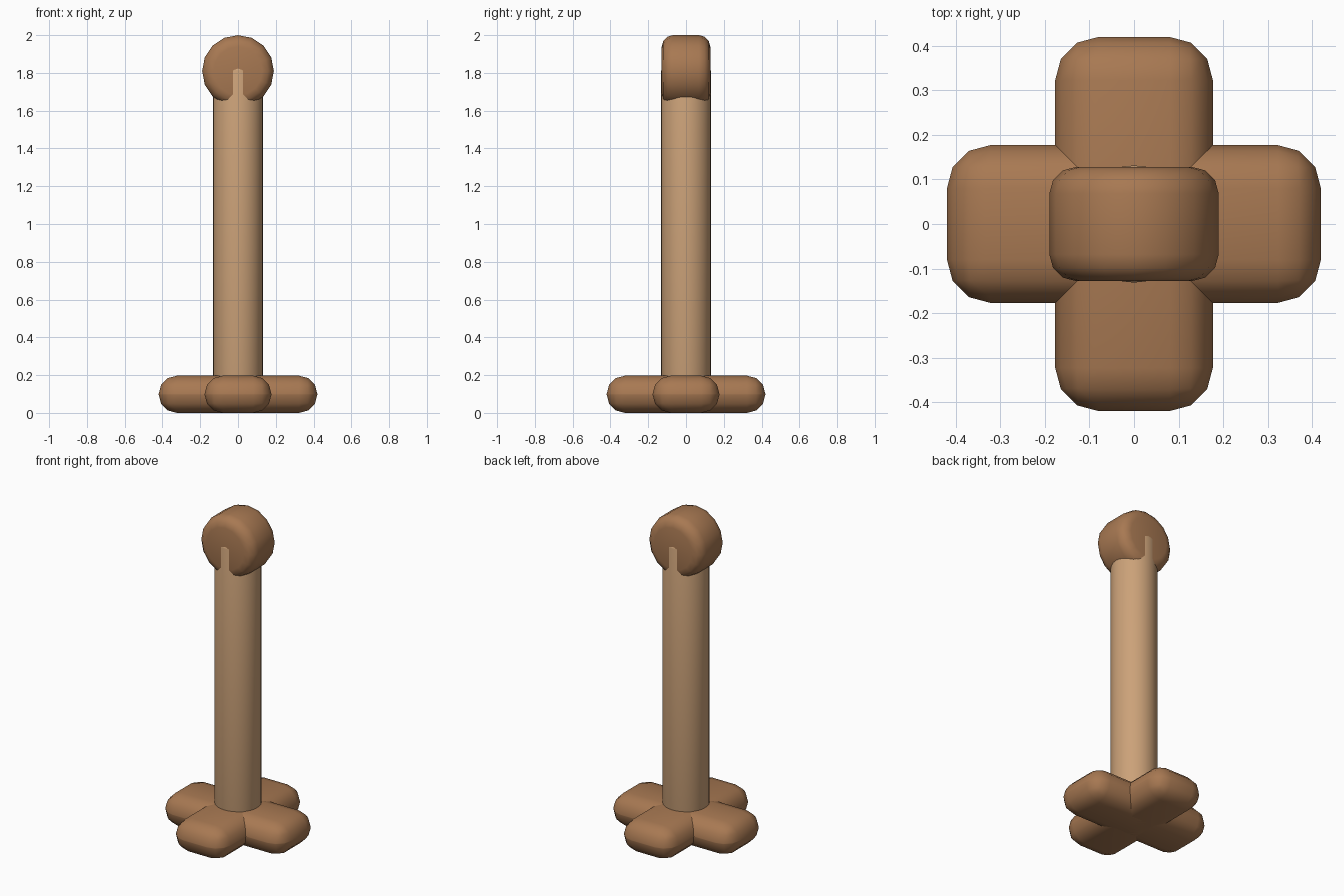
import bpy
from math import pi, radians

if "Cube" in bpy.data.objects:
    bpy.data.objects.remove(bpy.data.objects["Cube"])


def material(name, color):
    m = bpy.data.materials.new(name)
    m.diffuse_color = (*color, 1)
    m.use_nodes = True
    m.node_tree.nodes["Principled BSDF"].inputs["Base Color"].default_value = m.diffuse_color
    return m


light_wood = material("light_wood", (0.60, 0.36, 0.19))
dark_wood = material("dark_wood", (0.39, 0.19, 0.085))


def finish(name, mat, bevel, segments):
    # Round the edges, smooth the shading and name the part
    ob = bpy.context.object
    ob.name = name
    ob.data.materials.append(mat)
    bpy.ops.object.transform_apply(location=False, rotation=True, scale=True)
    mod = ob.modifiers.new("round", 'BEVEL')
    mod.width = bevel
    mod.segments = segments
    mod.limit_method = 'ANGLE'
    mod.angle_limit = radians(40)
    bpy.ops.object.modifier_apply(modifier=mod.name)
    bpy.ops.object.shade_smooth_by_angle(angle=radians(40))
    return ob


# Two crossed rounded bars form the four-lobed foot
for name, size in (("foot_bar_x", (0.84, 0.354, 0.197)),
                   ("foot_bar_y", (0.354, 0.84, 0.197))):
    bpy.ops.mesh.primitive_cube_add(size=1, location=(0, 0, 0.0985))
    bpy.context.object.scale = size
    finish(name, dark_wood, 0.097, 3)

# Upright post, its top just breaking through the faces of the knob
bottom, top = 0.03, 1.832
bpy.ops.mesh.primitive_cylinder_add(vertices=32, radius=0.1315, depth=top - bottom,
                                    location=(0, 0, (top + bottom) / 2))
finish("post", light_wood, 0.02, 3)

# Rounded disc knob lying across the post, axis front to back
bpy.ops.mesh.primitive_cylinder_add(vertices=16, radius=0.19, depth=0.257,
                                    location=(0, 0, 1.81), rotation=(pi / 2, 0, 0))
finish("knob", dark_wood, 0.06, 3)
